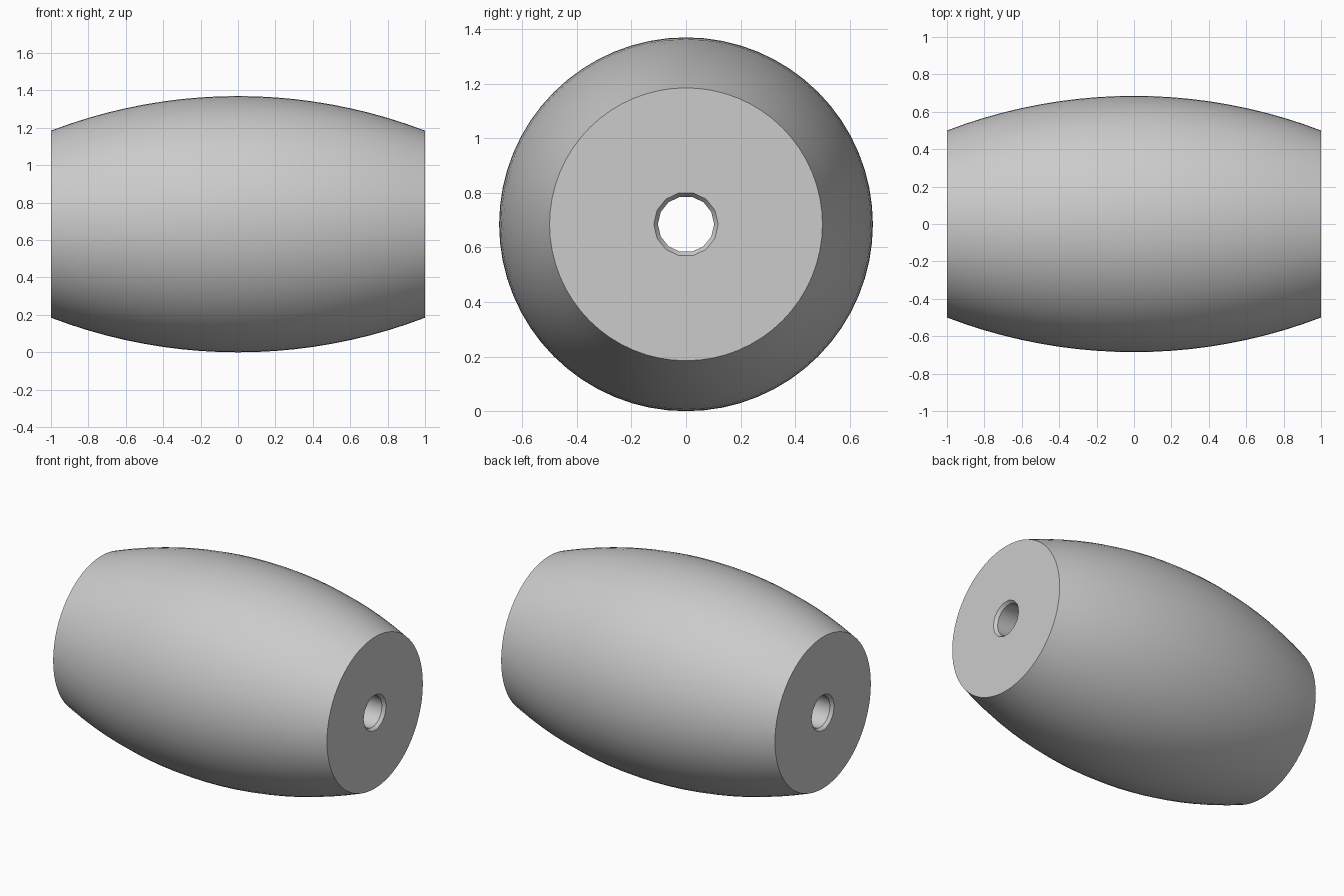
import bpy, bmesh, math
from mathutils import Matrix

cube = bpy.data.objects.get("Cube")
if cube:
    bpy.data.objects.remove(cube, do_unlink=True)

HALF, BELLY, END = 1.0, 0.685, 0.5       # half length, radius at middle and ends
HOLE, MOUTH, CHAMFER = 0.103, 0.118, 0.02  # bore radius, countersink radius and depth
SIDES, BORE_SIDES, BANDS = 64, 14, 20

grey = bpy.data.materials.new("light grey")
grey.use_nodes = True
grey.diffuse_color = (0.6, 0.6, 0.6, 1)
grey.node_tree.nodes["Principled BSDF"].inputs["Base Color"].default_value = (0.6, 0.6, 0.6, 1)

bm = bmesh.new()


def ring(x, radius, sides, turn=0.0):
    """Closed loop of vertices around the x axis, with its edges."""
    verts = []
    for i in range(sides):
        a = 2 * math.pi * (i + turn) / sides
        verts.append(bm.verts.new((x, radius * math.sin(a), BELLY + radius * math.cos(a))))
    edges = [bm.edges.new((verts[i - 1], verts[i])) for i in range(sides)]
    return verts, edges


def skin(rings):
    """Quads between neighbouring rings."""
    for (a, _), (b, _) in zip(rings, rings[1:]):
        for i in range(len(a)):
            bm.faces.new((a[i - 1], a[i], b[i], b[i - 1]))


# Bulging outer wall: a circular arc swept around x
sag = BELLY - END
arc = (HALF ** 2 + sag ** 2) / (2 * sag)
outer = []
for i in range(BANDS + 1):
    x = HALF * (2 * i / BANDS - 1)
    outer.append(ring(x, BELLY - arc + math.sqrt(arc ** 2 - x ** 2), SIDES))
skin(outer)

# Through bore, countersunk at both ends
stops = ((-HALF, MOUTH), (CHAMFER - HALF, HOLE), (HALF - CHAMFER, HOLE), (HALF, MOUTH))
bore = [ring(x, r, BORE_SIDES, 0.5) for x, r in stops]
skin(bore)

# Flat end faces between rim and bore
for k in (0, -1):
    bmesh.ops.triangle_fill(bm, use_beauty=True, edges=outer[k][1] + bore[k][1])

bmesh.ops.recalc_face_normals(bm, faces=bm.faces)
mesh = bpy.data.meshes.new("barrel_roller")
bm.to_mesh(mesh)
bm.free()
mesh.materials.append(grey)
roller = bpy.data.objects.new("barrel_roller", mesh)
bpy.context.collection.objects.link(roller)

# Smooth wall, crisp rims
bpy.ops.object.select_all(action="DESELECT")
roller.select_set(True)
bpy.context.view_layer.objects.active = roller
bpy.ops.object.shade_smooth_by_angle(angle=math.radians(30))
